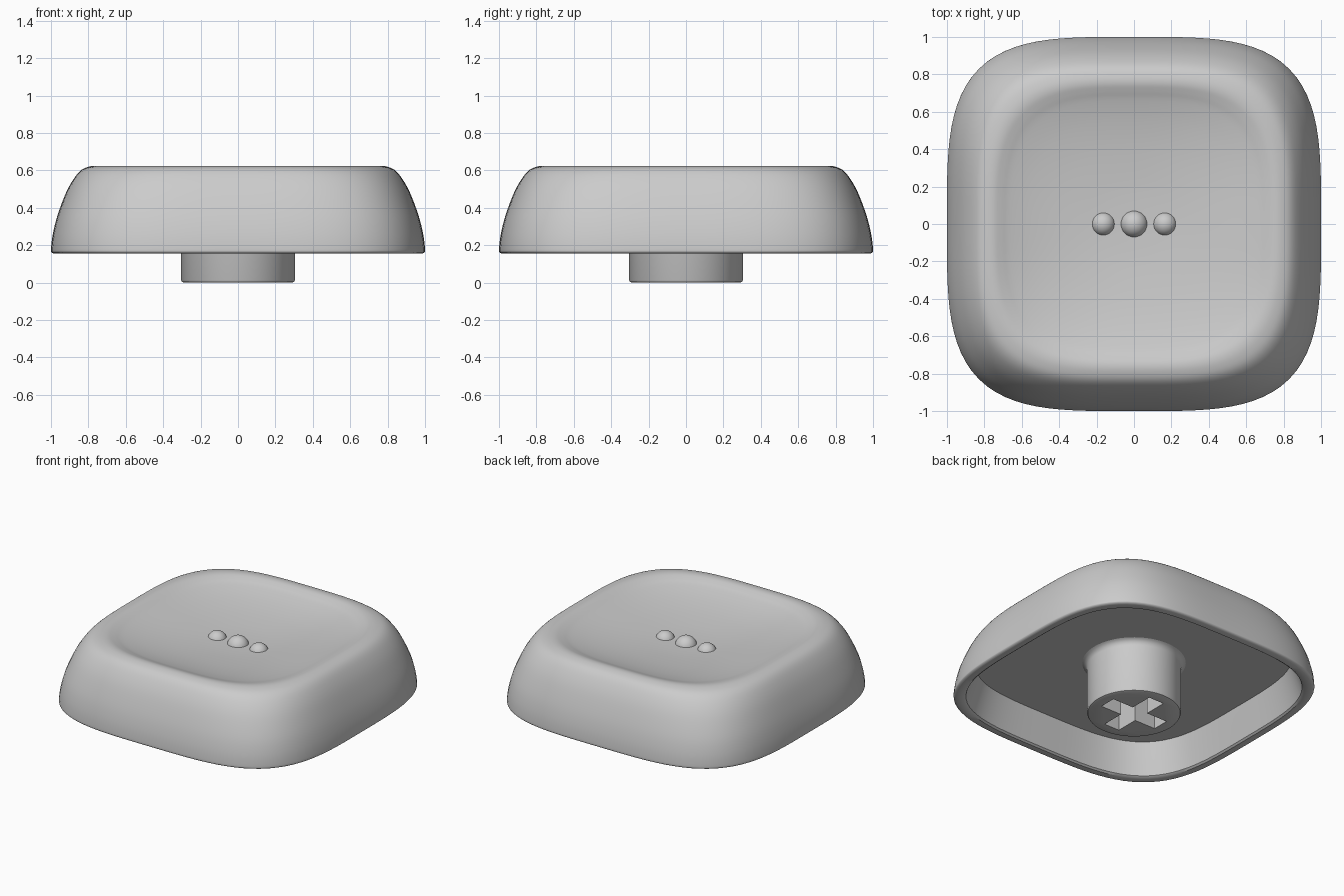
import bpy, bmesh
from math import cos, sin, pi, radians

cube = bpy.data.objects.get("Cube")
if cube:
    bpy.data.objects.remove(cube, do_unlink=True)

grey = bpy.data.materials.new("plain grey")
grey.use_nodes = True
colour = (0.6, 0.6, 0.6, 1)
grey.diffuse_color = colour
grey.node_tree.nodes["Principled BSDF"].inputs["Base Color"].default_value = colour


def finish(bm, name, angle=35):
    """Turn a bmesh into a smooth-shaded object with the grey material."""
    bmesh.ops.recalc_face_normals(bm, faces=bm.faces)
    mesh = bpy.data.meshes.new(name)
    bm.to_mesh(mesh)
    bm.free()
    mesh.materials.append(grey)
    obj = bpy.data.objects.new(name, mesh)
    bpy.context.collection.objects.link(obj)
    smooth(obj, angle)
    return obj


def smooth(obj, angle):
    bpy.ops.object.select_all(action='DESELECT')
    obj.select_set(True)
    bpy.context.view_layer.objects.active = obj
    bpy.ops.object.shade_smooth_by_angle(angle=radians(angle))


def spline(points, steps=4):
    """Catmull-Rom curve through the points."""
    pts = [points[0]] + points + [points[-1]]
    out = []
    for a, b, c, d in zip(pts, pts[1:], pts[2:], pts[3:]):
        for i in range(steps):
            t = i / steps
            out.append(tuple(
                0.5 * (2 * q + (r - p) * t + (2 * p - 5 * q + 4 * r - s) * t * t
                       + (3 * q - p - 3 * r + s) * t ** 3)
                for p, q, r, s in zip(a, b, c, d)))
    return out + [points[-1]]


def loft(profile, segments):
    """Stack rounded-square rings of (radius, height, squareness), capped at both ends."""
    bm = bmesh.new()
    rings = []
    for size, z, n in profile:
        ring = []
        for i in range(segments):
            a = 2 * pi * i / segments
            r = size * (abs(cos(a)) ** n + abs(sin(a)) ** n) ** (-1 / n)
            ring.append(bm.verts.new((r * cos(a), r * sin(a), z)))
        rings.append(ring)
    for low, high in zip(rings, rings[1:]):
        for i in range(segments):
            j = (i + 1) % segments
            bm.faces.new((low[i], low[j], high[j], high[i]))
    bm.faces.new(rings[0])
    bm.faces.new(rings[-1])
    return bm


# Hollow cap: ceiling, inner wall and rim, then outer wall, crest and dished top
inner = [(0.875, 0.38, 3.7), (0.925, 0.19, 3.7), (0.932, 0.165, 3.7), (0.945, 0.155, 3.7)]
outer = [(0.985, 0.155, 3.7), (0.997, 0.162, 3.7), (1.0, 0.18, 3.7), (0.99, 0.26, 3.7),
         (0.965, 0.36, 3.7), (0.92, 0.48, 3.65), (0.875, 0.56, 3.6), (0.835, 0.604, 3.5),
         (0.79, 0.622, 3.4), (0.75, 0.624, 3.3), (0.71, 0.612, 3.2), (0.66, 0.594, 3.1),
         (0.55, 0.567, 2.9), (0.4, 0.543, 2.6), (0.2, 0.525, 2.2), (0.02, 0.52, 2)]
finish(loft(inner + spline(outer), 128), "cap_shell")

# Round stem with a softened foot and a fillet into the ceiling
stem_profile = [(0.29, 0, 2), (0.3, 0.004, 2), (0.305, 0.014, 2), (0.305, 0.34, 2),
                (0.311, 0.36, 2), (0.325, 0.375, 2), (0.34, 0.382, 2)]
stem = finish(loft(stem_profile, 64), "stem")

# Cross-shaped socket cut into the foot of the stem
arm, half = 0.225, 0.06
quarter = [(arm, -half), (arm, half), (half, half)]
bm = bmesh.new()
outline = []
for turn in range(4):
    for x, y in quarter:
        for _ in range(turn):
            x, y = -y, x
        outline.append(bm.verts.new((x, y, -0.1)))
base = bm.faces.new(outline)
top = bmesh.ops.extrude_face_region(bm, geom=[base])["geom"]
bmesh.ops.translate(bm, vec=(0, 0, 0.4),
                    verts=[v for v in top if isinstance(v, bmesh.types.BMVert)])
cutter = finish(bm, "socket_cutter")
cutter.hide_render = True
cut = stem.modifiers.new("socket", 'BOOLEAN')
cut.operation = 'DIFFERENCE'
cut.solver = 'EXACT'
cut.object = cutter
bpy.context.view_layer.objects.active = stem
bpy.ops.object.modifier_apply(modifier=cut.name)
bpy.data.objects.remove(cutter, do_unlink=True)
smooth(stem, 35)

# Row of three raised touch dots in the dish
for name, x, radius in (("left_dot", 0.165, 0.064), ("middle_dot", 0, 0.073),
                        ("right_dot", -0.165, 0.064)):
    bm = bmesh.new()
    bmesh.ops.create_uvsphere(bm, u_segments=32, v_segments=16, radius=radius)
    bmesh.ops.translate(bm, vec=(x, 0, 0.5), verts=bm.verts)
    finish(bm, name)
